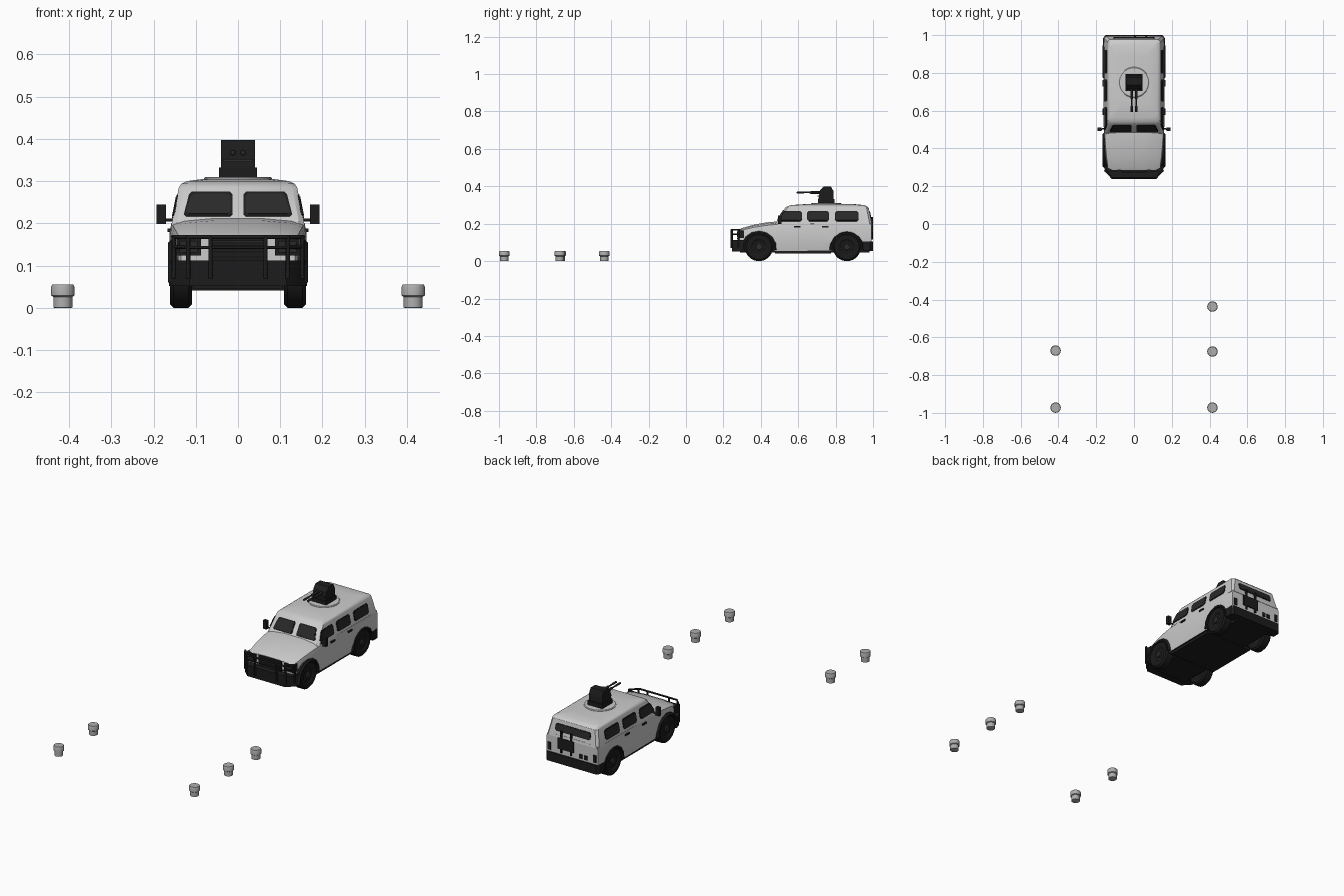
import bpy, bmesh, math
from mathutils import Vector, Matrix

if "Cube" in bpy.data.objects:
    bpy.data.objects.remove(bpy.data.objects["Cube"])


def material(name, r, g, b):
    m = bpy.data.materials.new(name)
    m.diffuse_color = (r, g, b, 1)
    m.use_nodes = True
    m.node_tree.nodes["Principled BSDF"].inputs["Base Color"].default_value = m.diffuse_color
    return m


PAINT = material("pale_grey_paint", 0.60, 0.60, 0.60)
BLACK = material("black_trim", 0.012, 0.012, 0.012)
GLASS = material("dark_glass", 0.022, 0.022, 0.022)
RUBBER = material("tyre_rubber", 0.010, 0.010, 0.010)
HUB = material("dark_hub", 0.025, 0.025, 0.025)
POST = material("post_grey", 0.42, 0.42, 0.42)


def finish(name, bm, *mats):
    bmesh.ops.remove_doubles(bm, verts=bm.verts, dist=1e-5)
    bmesh.ops.recalc_face_normals(bm, faces=bm.faces)
    me = bpy.data.meshes.new(name)
    bm.to_mesh(me)
    bm.free()
    for m in mats:
        me.materials.append(m)
    ob = bpy.data.objects.new(name, me)
    bpy.context.collection.objects.link(ob)
    return ob


def loft(name, rings, *mats):
    """Skin closed rings of equal length and cap both ends."""
    bm = bmesh.new()
    vs = [[bm.verts.new(p) for p in r] for r in rings]
    n = len(vs[0])
    for a, b in zip(vs, vs[1:]):
        for i in range(n):
            bm.faces.new((a[i], a[(i + 1) % n], b[(i + 1) % n], b[i]))
    bm.faces.new(vs[0])
    bm.faces.new(vs[-1])
    return finish(name, bm, *mats)


def box(name, x0, x1, y0, y1, z0, z1, mat):
    rings = [[(x0, y0, z), (x1, y0, z), (x1, y1, z), (x0, y1, z)] for z in (z0, z1)]
    return loft(name, rings, mat)


def plate(name, pts, offset, mat):
    """Thin slab on a surface, pushed both ways by offset."""
    o = Vector(offset)
    return loft(name, [[Vector(p) - o for p in pts], [Vector(p) + o for p in pts]], mat)


def lathe(name, prof, loc, mat, axis='Z', n=32):
    """Turn (radius, height) points about an axis."""
    rot = {'Z': Matrix(), 'X': Matrix.Rotation(math.pi / 2, 4, 'Y'),
           'Y': Matrix.Rotation(-math.pi / 2, 4, 'X')}[axis]
    rings = [[Vector(loc) + rot @ Vector((r * math.cos(2 * math.pi * i / n),
              r * math.sin(2 * math.pi * i / n), h)) for i in range(n)] for r, h in prof]
    return loft(name, rings, mat)


def tube(name, pts, r, mat):
    cu = bpy.data.curves.new(name, 'CURVE')
    cu.dimensions = '3D'
    cu.bevel_depth, cu.bevel_resolution, cu.use_fill_caps = r, 2, True
    sp = cu.splines.new('POLY')
    sp.points.add(len(pts) - 1)
    for p, c in zip(sp.points, pts):
        p.co = (*c, 1)
    cu.materials.append(mat)
    ob = bpy.data.objects.new(name, cu)
    bpy.context.collection.objects.link(ob)
    return ob


def mirrored(half):
    """Half section (x >= 0) to a full ring."""
    return half + [(-x, y, z) for x, y, z in reversed(half)]


# lower hull and bonnet, lofted from nose to tail
rings = []
for y, w, edge, crown in [(.285, .135, .160, .170), (.30, .142, .166, .177), (.36, .150, .180, .194),
                          (.43, .156, .191, .207), (.50, .160, .198, .213), (.70, .162, .200, .213),
                          (.93, .162, .200, .213), (.993, .158, .200, .210)]:
    rings.append(mirrored([(w * .95, y, .055), (w, y, .10), (w, y, edge - .022), (w - .004, y, edge),
                           (w * .8, y, edge + (crown - edge) * .6), (w * .35, y, crown)]))
hull = loft("hull", rings, PAINT, BLACK)
for f in hull.data.polygons:
    if f.normal.z < -.9:
        f.material_index = 1

# wheel wells cut out of the hull
WHEELS = [(s, y) for s in (1, -1) for y in (.39, .86)]
for s, y in WHEELS:
    cut = lathe("well_cutter", [(.084, -.04), (.084, .04)], (s * .142, y, .074), PAINT, 'X', 24)
    cut.data.materials.append(BLACK)
    for f in cut.data.polygons:
        f.material_index = 1
    cut.hide_render = True
    mod = hull.modifiers.new("well", 'BOOLEAN')
    mod.operation, mod.object, mod.solver = 'DIFFERENCE', cut, 'EXACT'
    bpy.context.view_layer.objects.active = hull
    bpy.ops.object.modifier_apply(modifier=mod.name)
    bpy.data.objects.remove(cut)


# cabin with raked windscreen and rounded roof edge
def cabin_ring(z, hx, y0, y1, c):
    return [(-hx + c, y0, z), (hx - c, y0, z), (hx, y0 + c, z), (hx, y1 - c, z),
            (hx - c, y1, z), (-hx + c, y1, z), (-hx, y1 - c, z), (-hx, y0 + c, z)]


loft("cabin", [cabin_ring(*a) for a in [(.195, .158, .475, .995, .012), (.285, .140, .53, .977, .012),
     (.294, .134, .543, .968, .014), (.300, .122, .565, .95, .016), (.305, .085, .64, .90, .02)]], PAINT)


def side_x(z):
    return .158 - .2 * (z - .195)


def front_y(z):
    return .475 + .611 * (z - .195)


def rear_y(z):
    return .995 - .2 * (z - .195)


def octagon(a0, a1, z0, z1, c, lean=0):
    """Cut-corner window outline; lean slants the starting edge."""
    return [(a0 + c, z0), (a1 - c, z0), (a1, z0 + c), (a1, z1 - c), (a1 - c, z1),
            (a0 + c + lean, z1), (a0 + lean, z1 - c), (a0, z0 + c)]


# windows: black frame with glass on top
for mat, part, g, d in ((BLACK, "frame", 0, .002), (GLASS, "glass", .005, .003)):
    for s in (1, -1):
        for k, (a, b, lean) in enumerate([(.497, .62, .02), (.648, .765, 0), (.797, .922, 0)]):
            pts = [(s * side_x(z), y, z) for y, z in octagon(a + g, b - g, .213 + g, .268 - g, .009, lean)]
            plate(f"side_window_{part}", pts, (d, 0, d * .2), mat)
        pts = [(s * x, front_y(z), z) for x, z in octagon(.013 + g, .128 - g, .216 + g, .274 - g, .006)]
        pts = [(p[0] - s * (.012 if abs(p[0]) > .1 and p[2] > .25 else 0), p[1], p[2]) for p in pts]
        plate(f"windscreen_{part}", pts, (0, -d, d * .6), mat)
    pts = [(x, rear_y(z), z) for x, z in octagon(-.108 + g, .108 - g, .226 + g, .266 - g, .008)]
    plate(f"rear_window_{part}", pts, (0, d, d * .2), mat)

# wheels with hubs, and arch flares
for s, y in WHEELS:
    lathe("tyre", [(.035, -.02), (.045, -.026), (.066, -.026), (.075, -.018), (.075, .018),
                   (.066, .026), (.045, .026), (.035, .02)], (s * .135, y, .075), RUBBER, 'X', 36)
    lathe("hub", [(.046, -.02), (.046, .021), (.036, .021), (.030, .016), (.018, .018),
                  (.016, .027), (.008, .028)] if s > 0 else
          [(.046, .02), (.046, -.021), (.036, -.021), (.030, -.016), (.018, -.018),
           (.016, -.027), (.008, -.028)], (s * .135, y, .075), HUB, 'X', 24)
    arc = []
    for i in range(9):
        a = math.radians(-8 + 196 * i / 8)
        c, n = math.cos(a), math.sin(a)
        arc.append([(s * x, y + r * c, .072 + r * n * .95) for x, r in
                    ((.13, .078), (.165, .078), (.166, .086), (.158, .094), (.13, .094))])
    loft("arch_flare", arc, BLACK)

# underbody, sills, axles
box("underbody", -.105, .105, .29, .98, .046, .06, BLACK)
box("belly_plate", -.145, .145, .475, .775, .041, .056, BLACK)
for y in (.39, .86):
    lathe("axle", [(.014, -.12), (.014, .12)], (0, y, .07), BLACK, 'X', 12)

# front bumper, grille, lamps and guard bars
plan = [(.163, .315), (.152, .28), (.115, .245)]
loft("front_bumper", [mirrored([(x, y, z) for x, y in plan]) for z in (.052, .112)], BLACK)
box("grille", -.07, .07, .277, .29, .112, .168, BLACK)
for k in range(4):
    box("grille_slat", -.064, .064, .272, .279, .118 + k * .012, .123 + k * .012, GLASS)
for s in (1, -1):
    x0, x1 = sorted((s * .088, s * .146))
    box("lamp_housing", x0, x1, .278, .31, .124, .165, BLACK)
    box("headlamp", x0 + .008, x1 - .008, .274, .28, .131, .158, GLASS)
    for x, y in ((.065, .243), (.118, .245), (.152, .28)):
        tube("guard_upright", [(s * x, y, .07), (s * x, y, .17)], .005, BLACK)
    tube("guard_side_bar", [(s * .115, .244, .145), (s * .152, .28, .145)], .004, BLACK)
for z, r in ((.168, .005), (.143, .0035)):
    ring = [(.155, .285, z), (.115, .243, z)]
    tube("guard_bar", ring + [(-x, y, h) for x, y, h in reversed(ring)], r, BLACK)

# mirrors, door handles
for s in (1, -1):
    x0, x1 = sorted((s * .171, s * .193))
    box("mirror", x0, x1, .492, .510, .199, .245, BLACK)
    tube("mirror_arm", [(s * .150, .505, .208), (s * .178, .502, .208)], .004, BLACK)
    for y in (.578, .728):
        x0, x1 = sorted((s * .158, s * .167))
        box("door_handle", x0, x1, y, y + .034, .180, .188, BLACK)

# rear bumper, carrier panel, lamps
loft("rear_bumper", [mirrored([(.163, .945, z), (.163, .985, z), (.150, 1.0, z), (.10, 1.0, z)])
                     for z in (.054, .104)], BLACK)
box("rear_carrier", -.012, .085, .985, .999, .135, .195, BLACK)
for x in (.005, .065):
    box("carrier_strut", x - .005, x + .005, .985, 1.0, .115, .235, BLACK)
for x in (-.138, -.055, -.085, .138):
    box("rear_lamp", x - .009, x + .009, .985, .998, .115, .155 if abs(x) > .1 else .138, BLACK)

# roof turret with twin barrels
lathe("turret_ring", [(.081, .295), (.081, .307), (.077, .310), (.03, .310)], (0, .75, 0), PAINT, 'Z', 40)
box("turret_base", -.045, .045, .705, .795, .309, .332, BLACK)
side = [(.708, .33), (.716, .378), (.735, .398), (.775, .398), (.788, .375), (.788, .33)]
loft("turret_housing", [[(x, y, z) for y, z in side] for x in (-.040, .040)], BLACK)
box("turret_brow", -.036, .036, .703, .715, .345, .352, HUB)
for s in (1, -1):
    lathe("gun_barrel", [(.003, .592), (.0055, .593), (.0055, .625), (.004, .63), (.004, .66),
                         (.007, .665), (.007, .73)], (s * .012, 0, .367), HUB, 'Y', 12)

# capped posts on the ground
for x, y in ((-.415, -.67), (-.415, -.972), (.415, -.437), (.415, -.675), (.415, -.972)):
    lathe("post", [(.020, 0), (.0225, .001), (.0225, .026), (.0275, .029), (.0275, .050),
                   (.025, .055), (.01, .055)], (x, y, 0), POST)

# smooth the curved faces, keep edges sharp
for ob in bpy.data.objects:
    if ob.type == 'MESH':
        ob.select_set(True)
        bpy.context.view_layer.objects.active = ob
bpy.ops.object.shade_smooth_by_angle(angle=math.radians(30))
